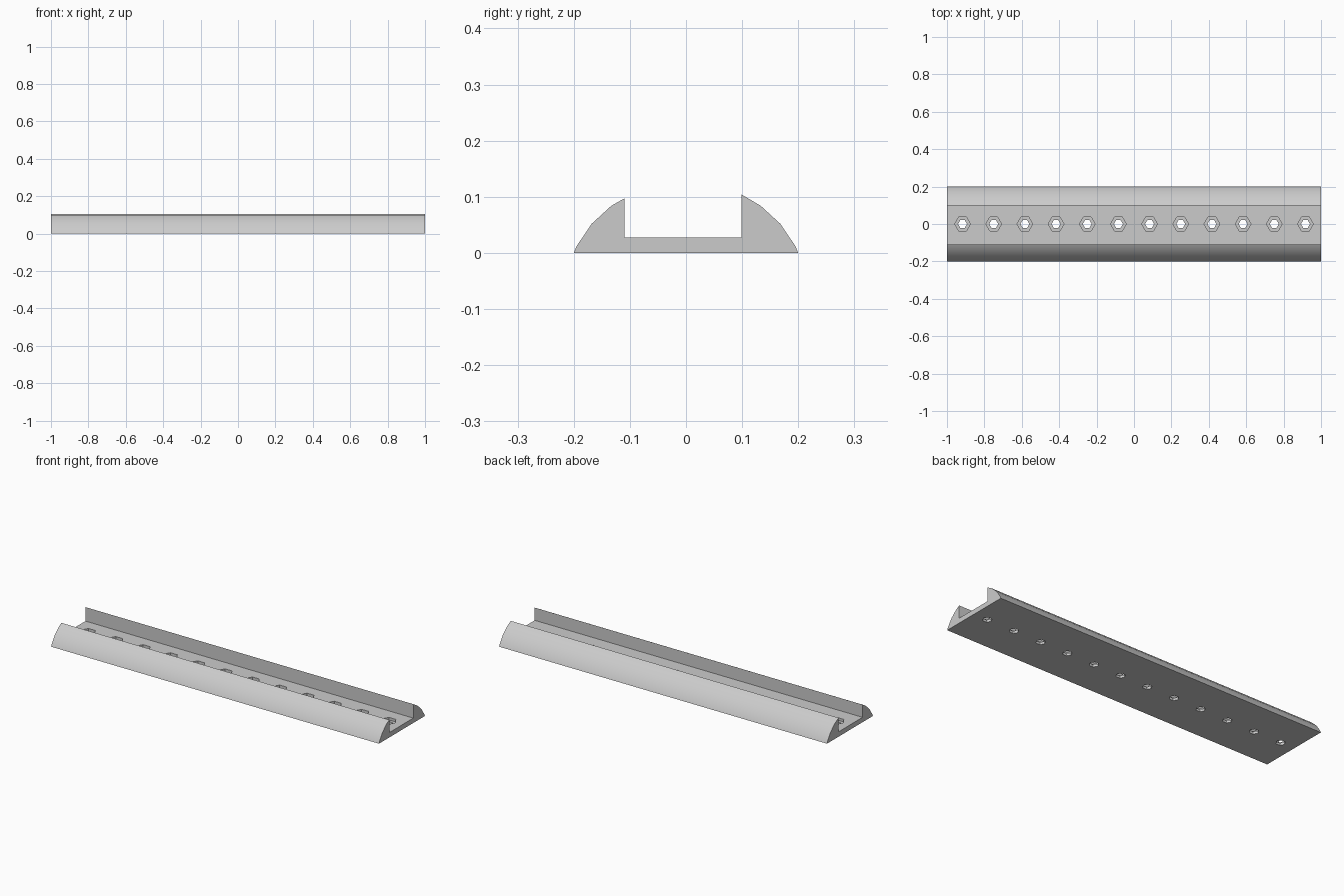
import bpy, bmesh, math
from mathutils import Matrix

if "Cube" in bpy.data.objects:
    bpy.data.objects.remove(bpy.data.objects["Cube"], do_unlink=True)

grey = bpy.data.materials.new("light grey")
grey.use_nodes = True
colour = (0.6, 0.6, 0.6, 1)
grey.diffuse_color = colour
grey.node_tree.nodes["Principled BSDF"].inputs["Base Color"].default_value = colour

FLOOR = 0.027
HOLES = 12
PITCH = 2 / HOLES


def add_object(name, bm):
    bmesh.ops.recalc_face_normals(bm, faces=bm.faces)
    mesh = bpy.data.meshes.new(name)
    bm.to_mesh(mesh)
    bm.free()
    mesh.materials.append(grey)
    obj = bpy.data.objects.new(name, mesh)
    bpy.context.collection.objects.link(obj)
    return obj


def hex_row(name, radius, bottom, top):
    """Row of hexagonal prisms along the channel, used as a cutter."""
    bm = bmesh.new()
    for i in range(HOLES):
        x = -1 + PITCH * (i + 0.5)
        place = (Matrix.Translation((x, 0, (bottom + top) / 2))
                 @ Matrix.Rotation(math.radians(90), 4, 'Z'))
        bmesh.ops.create_cone(bm, cap_ends=True, segments=6, radius1=radius,
                              radius2=radius, depth=top - bottom, matrix=place)
    # corners point along the rail
    first = min(bm.verts, key=lambda v: v.co.x)
    if abs(first.co.y) > 0.001:
        for i in range(HOLES):
            x = -1 + PITCH * (i + 0.5)
            ring = [v for v in bm.verts if abs(v.co.x - x) < PITCH / 2]
            bmesh.ops.rotate(bm, verts=ring, cent=(x, 0, 0),
                             matrix=Matrix.Rotation(math.radians(30), 3, 'Z'))
    cutter = add_object(name, bm)
    cutter.hide_render = True
    return cutter


# Rail: rounded shoulders with a flat channel set slightly off centre
arc = [(0.2, 0), (0.195, 0.012), (0.168, 0.052), (0.133, 0.084)]
profile = (arc + [(0.099, 0.104), (0.099, FLOOR), (-0.11, FLOOR), (-0.11, 0.097)]
           + [(-y, z) for y, z in reversed(arc)])
bm = bmesh.new()
end = bm.faces.new([bm.verts.new((-1, y, z)) for y, z in profile])
side = bmesh.ops.extrude_face_region(bm, geom=[end], use_keep_orig=True)
bmesh.ops.translate(bm, vec=(2, 0, 0),
                    verts=[g for g in side["geom"] if isinstance(g, bmesh.types.BMVert)])
rail = add_object("rail", bm)

# Screw holes and wider nut recesses
cutters = [hex_row("screw_hole_cutter", 0.024, -0.05, 0.06),
           hex_row("nut_recess_cutter", 0.042, 0.013, 0.07)]
bpy.context.view_layer.objects.active = rail
rail.select_set(True)
for cutter in cutters:
    mod = rail.modifiers.new(cutter.name, 'BOOLEAN')
    mod.operation = 'DIFFERENCE'
    mod.solver = 'EXACT'
    mod.object = cutter
    bpy.ops.object.modifier_apply(modifier=mod.name)
    bpy.data.objects.remove(cutter, do_unlink=True)

bpy.ops.object.shade_smooth_by_angle(angle=math.radians(25))
